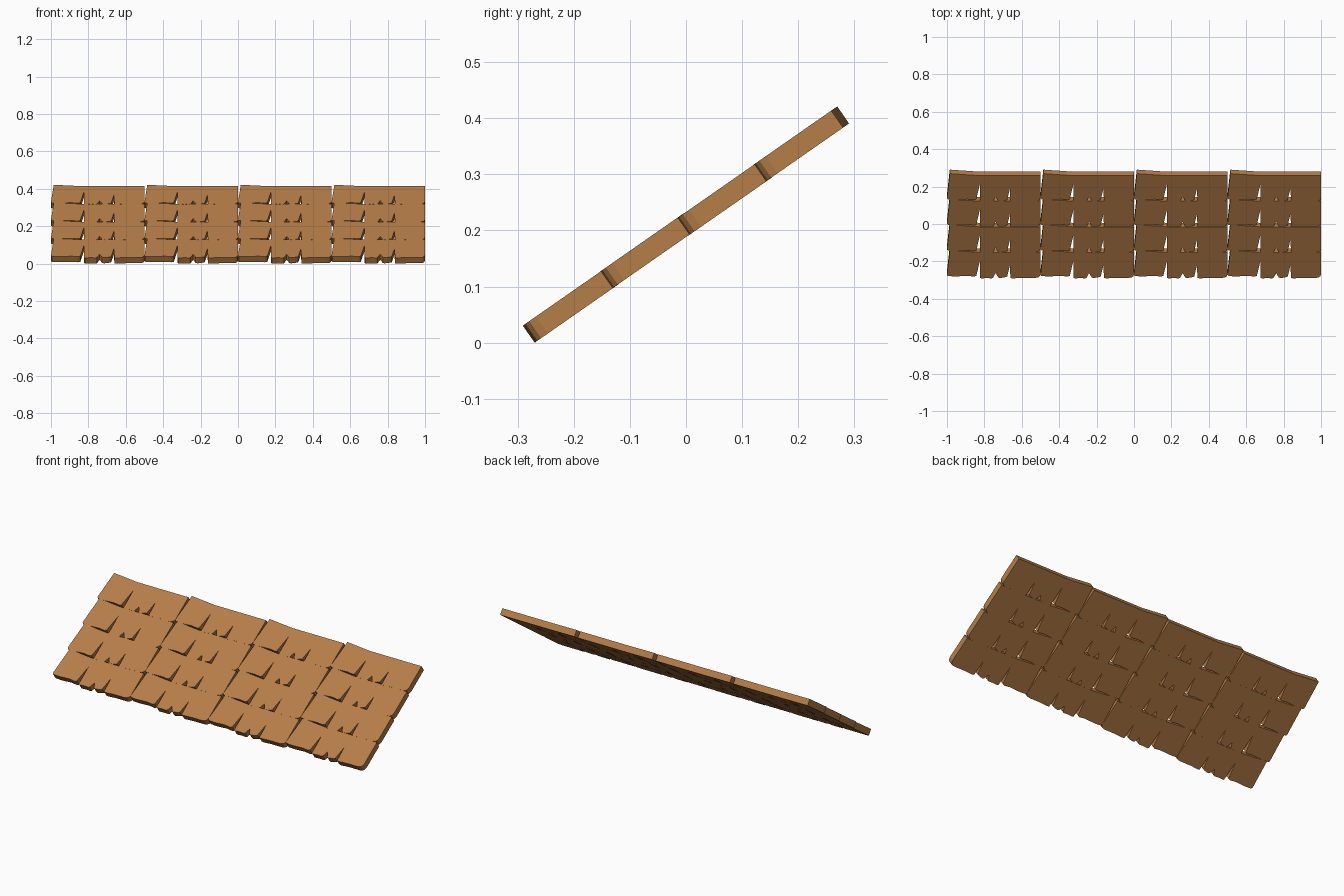
import bpy, bmesh, math
from mathutils import Matrix

if "Cube" in bpy.data.objects:
    bpy.data.objects.remove(bpy.data.objects["Cube"])

SLOPE = math.radians(34.85)
THICK = 0.037
PITCH_X, PITCH_S = 0.5, 0.1667

wood = bpy.data.materials.new("warm brown wood")
wood.diffuse_color = (0.47, 0.21, 0.065, 1)
wood.use_nodes = True
wood.node_tree.nodes["Principled BSDF"].inputs["Base Color"].default_value = wood.diffuse_color

# Outline of one shingle group: worn lower edge with wedge splits, skewed top edge
outline = [
    (0.000, 0.022), (0.006, 0.015), (0.045, 0.013), (0.110, 0.016), (0.145, 0.012), (0.157, 0.017),
    (0.176, 0.115), (0.177, 0.004),                                   # long split
    (0.182, 0.000), (0.215, 0.002), (0.240, 0.000), (0.247, 0.004),
    (0.260, 0.035), (0.274, 0.006),                                   # small nick
    (0.283, 0.002), (0.305, 0.006), (0.322, 0.012),
    (0.337, 0.088), (0.339, 0.003),                                   # medium split
    (0.350, 0.000), (0.400, 0.003), (0.470, 0.003), (0.487, 0.006), (0.496, 0.014), (0.500, 0.028),
    (0.500, 0.170), (0.400, 0.170), (0.170, 0.170), (0.015, 0.183),
]

bm = bmesh.new()
base = bm.faces.new([bm.verts.new((u, s, -THICK / 2)) for u, s in outline])
ext = bmesh.ops.extrude_face_region(bm, geom=[base], use_keep_orig=True)
top = [g for g in ext["geom"] if isinstance(g, bmesh.types.BMVert)]
bmesh.ops.translate(bm, verts=top, vec=(0, 0, THICK))
bmesh.ops.recalc_face_normals(bm, faces=bm.faces)
bmesh.ops.triangulate(bm, faces=[f for f in bm.faces if len(f.verts) > 4])
mesh = bpy.data.meshes.new("shingle_group")
bm.to_mesh(mesh)
bm.free()
mesh.materials.append(wood)

# Lay four rows of four groups on the roof slope
half = (3 * PITCH_S + 0.183) / 2
lift = half * math.sin(SLOPE) + THICK / 2 * math.cos(SLOPE)
roof = Matrix.Translation((0, 0, lift)) @ Matrix.Rotation(SLOPE, 4, 'X')
for row in range(4):
    for col in range(4):
        ob = bpy.data.objects.new(f"shingles_row{row + 1}_{col + 1}", mesh)
        ob.matrix_world = roof @ Matrix.Translation(
            (-1 + col * PITCH_X, -half + row * PITCH_S, 0.0004 * (row % 2)))
        bpy.context.collection.objects.link(ob)
